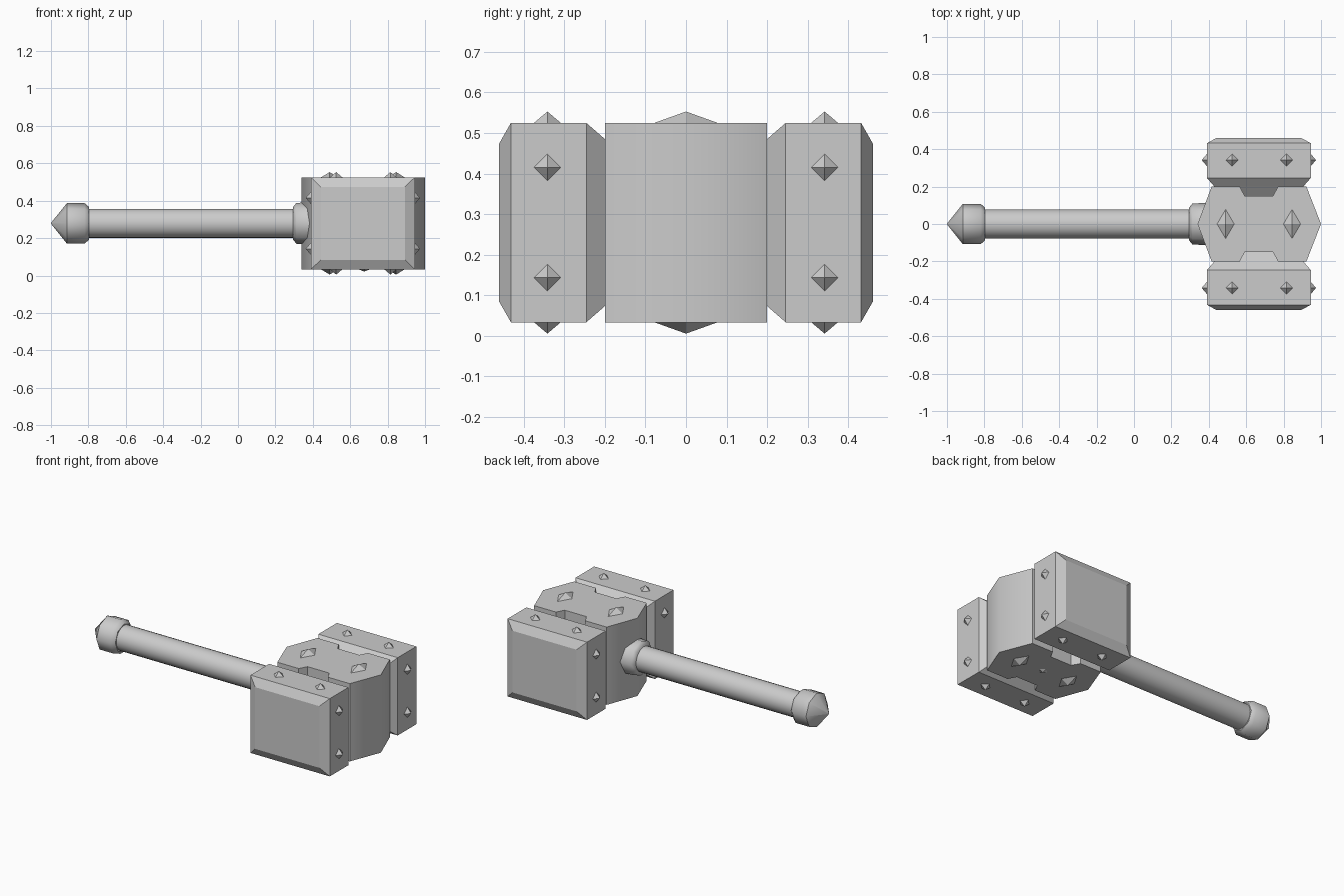
import bpy, bmesh, math
from mathutils import Vector

if "Cube" in bpy.data.objects:
    bpy.data.objects.remove(bpy.data.objects["Cube"])

ZC = 0.279   # height of the hammer's axis
HH = 0.246   # half height of the head

steel = bpy.data.materials.new("grey steel")
steel.diffuse_color = (0.6, 0.6, 0.6, 1)
steel.use_nodes = True
steel.node_tree.nodes["Principled BSDF"].inputs["Base Color"].default_value = steel.diffuse_color


def finish(name, bm, smooth=None):
    bmesh.ops.recalc_face_normals(bm, faces=bm.faces[:])
    mesh = bpy.data.meshes.new(name)
    bm.to_mesh(mesh)
    bm.free()
    mesh.materials.append(steel)
    ob = bpy.data.objects.new(name, mesh)
    bpy.context.collection.objects.link(ob)
    if smooth:
        bpy.ops.object.select_all(action='DESELECT')
        ob.select_set(True)
        bpy.context.view_layer.objects.active = ob
        bpy.ops.object.shade_smooth_by_angle(angle=math.radians(smooth))


def loft(name, rings, smooth=None):
    """Skin a closed solid through rings that share a point count."""
    bm = bmesh.new()
    vs = [[bm.verts.new(p) for p in r] for r in rings]
    n = len(vs[0])
    for a, b in zip(vs, vs[1:]):
        for i in range(n):
            j = (i + 1) % n
            bm.faces.new((a[i], a[j], b[j], b[i]))
    bm.faces.new(vs[0])
    bm.faces.new(vs[-1])
    finish(name, bm, smooth)


def turned(name, profile, sides, smooth):
    """Solid turned around the handle axis from (x, radius) pairs."""
    loft(name, [[(x, r * math.cos(2 * math.pi * i / sides),
                  ZC + r * math.sin(2 * math.pi * i / sides))
                 for i in range(sides)] for x, r in profile], smooth)


def stud(name, centre, normal, axis_u, axis_v, height):
    """Four-sided pyramid with its base corners along u and v."""
    c, n, u, v = map(Vector, (centre, normal, axis_u, axis_v))
    bm = bmesh.new()
    base = [bm.verts.new(c + d) for d in (u, v, -u, -v)]
    tip = bm.verts.new(c + n * height)
    for i in range(4):
        bm.faces.new((base[i], base[(i + 1) % 4], tip))
    bm.faces.new(base)
    finish(name, bm)


# Handle, pommel and collar
turned("handle", [(-0.82, 0.078), (0.36, 0.078)], 24, 48)
turned("pommel", [(-1.0, 0.002), (-0.915, 0.108), (-0.82, 0.108), (-0.797, 0.088)], 8, 48)
turned("collar", [(0.295, 0.088), (0.312, 0.109), (0.40, 0.114)], 8, 48)

# Central core with a notch on each side
half = [(0.415, 0.2), (0.565, 0.2), (0.592, 0.15), (0.743, 0.15), (0.77, 0.2), (0.922, 0.2)]
outline = [(0.34, 0)] + half + [(1.0, 0)] + [(x, -y) for x, y in reversed(half)]
loft("head_core", [[(x, y, ZC + s * HH) for x, y in outline] for s in (-1, 1)], 48)


def rect(y, x0, x1, h):
    return [(x0, y, ZC - h), (x1, y, ZC - h), (x1, y, ZC + h), (x0, y, ZC + h)]


R = 0.033  # stud radius
for s, side in ((-1, "front"), (1, "back")):
    # Striking block, bevelled on both ends, and its tongue in the core notch
    loft(side + "_block", [rect(s * 0.2, 0.43, 0.905, 0.206), rect(s * 0.246, 0.39, 0.945, HH),
                           rect(s * 0.432, 0.39, 0.945, HH), rect(s * 0.461, 0.443, 0.892, 0.195)])
    loft(side + "_tongue", [rect(s * 0.203, 0.564, 0.771, 0.206), rect(s * 0.148, 0.592, 0.743, 0.16)])
    # Studs around the block
    y = s * 0.342
    for d in (-1, 1):
        for x in (0.525, 0.815):
            stud(side + "_flat_stud", (x, y, ZC + d * HH), (0, 0, d), (R, 0, 0), (0, R, 0), 0.028)
        for z in (-0.136, 0.136):
            stud(side + "_edge_stud", (0.945 if d > 0 else 0.39, y, ZC + z),
                 (d, 0, 0), (0, R, 0), (0, 0, R), 0.028)

# Wide studs on the core, with a small one between them underneath
for d in (-1, 1):
    for x in (0.49, 0.845):
        stud("core_stud", (x, 0, ZC + d * HH), (0, 0, d), (0.046, 0, 0), (0, 0.078, 0), 0.028)
stud("small_core_stud", (0.675, 0, ZC - HH), (0, 0, -1), (0.03, 0, 0), (0, 0.03, 0), 0.012)
